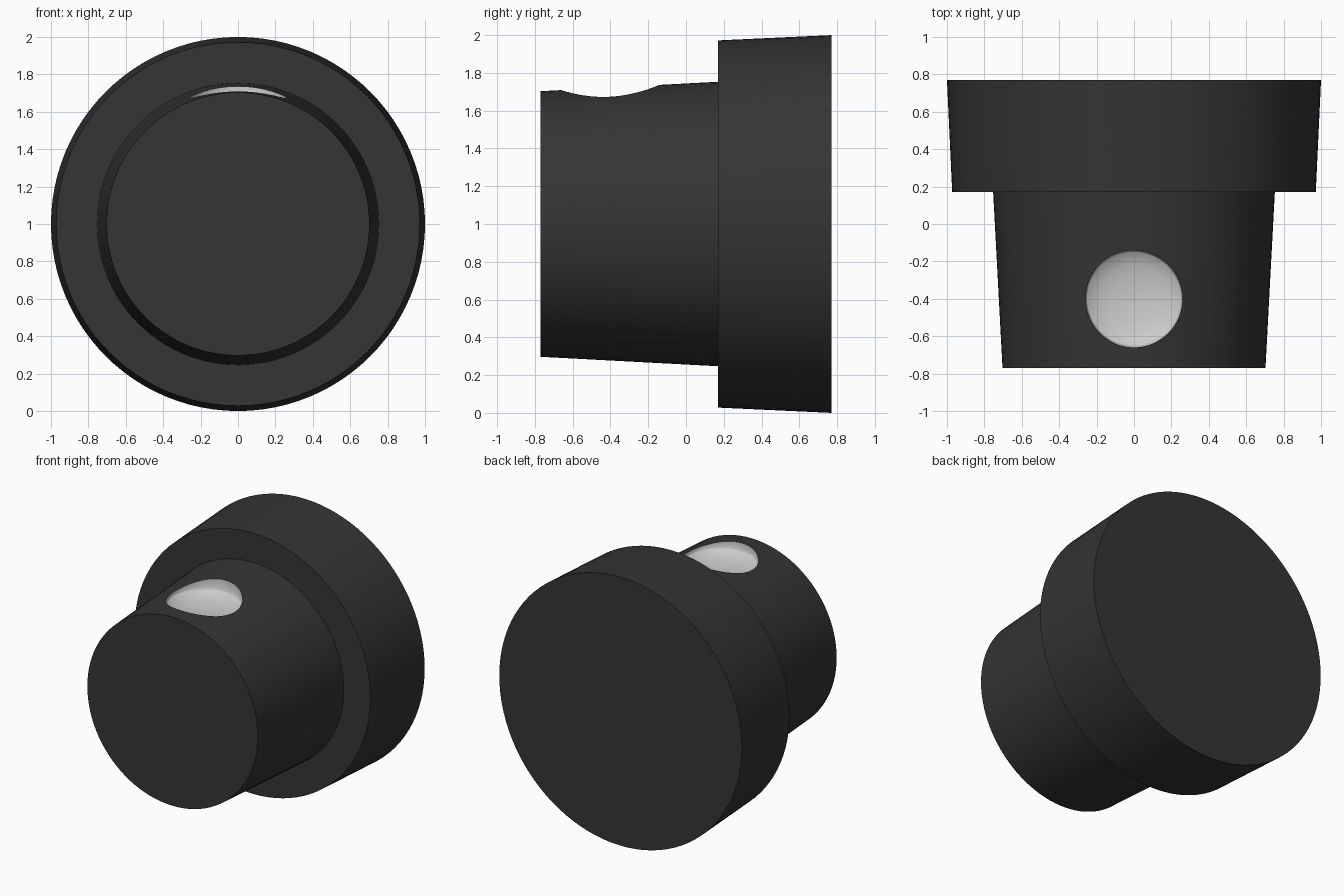
import bpy, bmesh, math
from mathutils import Matrix

if "Cube" in bpy.data.objects:
    bpy.data.objects.remove(bpy.data.objects["Cube"])


def material(name, rgb):
    m = bpy.data.materials.new(name)
    m.diffuse_color = (*rgb, 1)
    m.use_nodes = True
    m.node_tree.nodes["Principled BSDF"].inputs["Base Color"].default_value = m.diffuse_color
    return m


dark = material("dark_plastic", (0.035, 0.035, 0.035))
white = material("white_marker", (0.8, 0.8, 0.8))


def lathe(name, profile, sides, matrix, mat_index):
    """Closed solid of (radius, height) rings turned about local z."""
    bm = bmesh.new()
    rings = []
    for r, h in profile:
        rings.append([bm.verts.new((r * math.cos(2 * math.pi * i / sides),
                                    r * math.sin(2 * math.pi * i / sides), h))
                      for i in range(sides)])
    for a, b in zip(rings, rings[1:]):
        for i in range(sides):
            j = (i + 1) % sides
            bm.faces.new((a[i], a[j], b[j], b[i]))
    bm.faces.new(rings[0][::-1])
    bm.faces.new(rings[-1])
    for f in bm.faces:
        f.material_index = mat_index
    bmesh.ops.transform(bm, matrix=matrix, verts=bm.verts)
    bmesh.ops.recalc_face_normals(bm, faces=bm.faces)
    mesh = bpy.data.meshes.new(name)
    bm.to_mesh(mesh)
    bm.free()
    mesh.materials.append(dark)
    mesh.materials.append(white)
    ob = bpy.data.objects.new(name, mesh)
    bpy.context.collection.objects.link(ob)
    return ob


# Tapered grip and wide skirt, turned about the y axis
axis = Matrix.Translation((0, 0, 1)) @ Matrix.Rotation(math.radians(-90), 4, 'X')
knob = lathe("knob_body", [(0.703, -0.77), (0.753, 0.17), (0.972, 0.17), (1.0, 0.77)],
             96, axis, 0)

# Round-bottomed cutter for the white finger dimple
R, RIM, DEPTH = 0.26, 1.67, 0.07
bowl = [(R * math.sin(a), RIM - DEPTH * math.cos(a))
        for a in [math.radians(d) for d in (3, 15, 30, 45, 60, 75, 90)]]
cutter = lathe("dimple_cutter", bowl + [(R, 2.0)], 64,
               Matrix.Translation((0, -0.4, 0)), 1)
cutter.hide_render = True

# Cut the dimple, then smooth all but the crisp edges
cut = knob.modifiers.new("dimple", 'BOOLEAN')
cut.operation = 'DIFFERENCE'
cut.solver = 'EXACT'
cut.object = cutter
bpy.context.view_layer.objects.active = knob
knob.select_set(True)
bpy.ops.object.modifier_apply(modifier=cut.name)
bpy.data.objects.remove(cutter)
bpy.ops.object.shade_smooth_by_angle(angle=math.radians(30))
